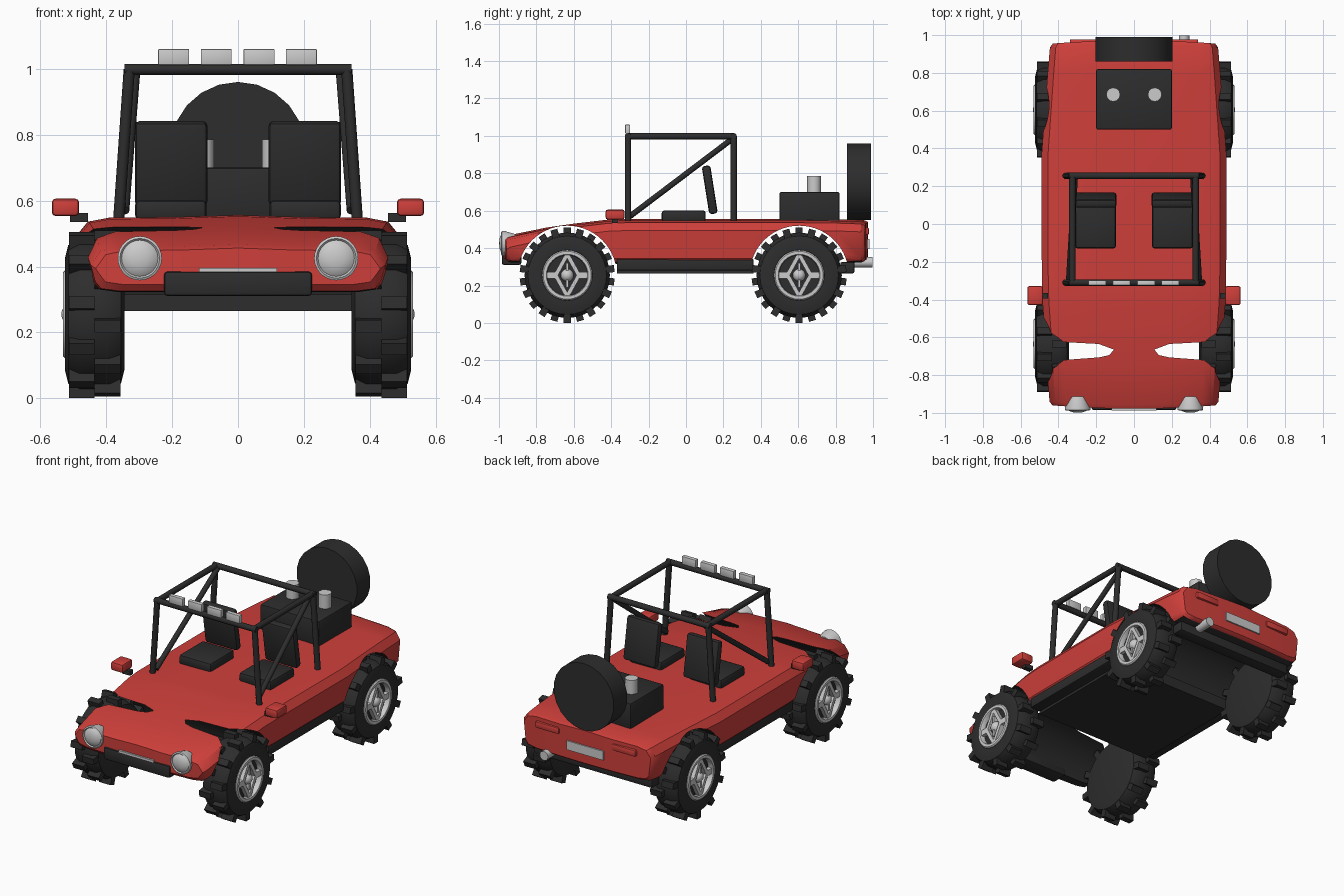
import bpy, bmesh, math
from mathutils import Vector, Matrix

if "Cube" in bpy.data.objects:
    bpy.data.objects.remove(bpy.data.objects["Cube"])


def material(name, rgb):
    m = bpy.data.materials.new(name)
    m.diffuse_color = (*rgb, 1)
    m.use_nodes = True
    m.node_tree.nodes["Principled BSDF"].inputs["Base Color"].default_value = m.diffuse_color
    return m


RED = material("red paint", (0.62, 0.05, 0.043))
BLACK = material("black rubber", (0.026, 0.026, 0.027))
SILVER = material("silver", (0.6, 0.6, 0.6))
AXLES = (-0.635, 0.605)
AXLE_Z = 0.255
ARCH_R = 0.265


def finish(name, bm, *mats):
    bmesh.ops.recalc_face_normals(bm, faces=bm.faces)
    me = bpy.data.meshes.new(name)
    bm.to_mesh(me)
    bm.free()
    for m in mats:
        me.materials.append(m)
    ob = bpy.data.objects.new(name, me)
    bpy.context.collection.objects.link(ob)
    return ob


def add_box(bm, lo, hi, matrix=Matrix()):
    lo, hi = Vector(lo), Vector(hi)
    m = matrix @ Matrix.Translation((lo + hi) / 2) @ Matrix.Diagonal((*(hi - lo), 1))
    return bmesh.ops.create_cube(bm, size=1, matrix=m)


def box(name, lo, hi, mat, bevel=0.0, matrix=Matrix()):
    bm = bmesh.new()
    add_box(bm, lo, hi, matrix)
    if bevel:
        bmesh.ops.bevel(bm, geom=bm.edges[:], offset=bevel, segments=2,
                        profile=0.5, affect='EDGES')
    return finish(name, bm, mat)


def mirror_box(name, lo, hi, mat, bevel=0.0):
    for side, s in (("right", 1), ("left", -1)):
        xs = sorted((s * lo[0], s * hi[0]))
        box(f"{side}_{name}", (xs[0], *lo[1:]), (xs[1], *hi[1:]), mat, bevel)


def bar(name, a, b, r, mat, segs=12):
    a, b = Vector(a), Vector(b)
    d = b - a
    m = Matrix.Translation((a + b) / 2) @ d.to_track_quat('Z', 'Y').to_matrix().to_4x4()
    bm = bmesh.new()
    bmesh.ops.create_cone(bm, cap_ends=True, segments=segs, radius1=r, radius2=r,
                          depth=d.length, matrix=m)
    return finish(name, bm, mat)


def add_lathe(bm, profile, segs, closed=False):
    """Spin (offset along x, radius) points around the x axis."""
    verts = [bm.verts.new((x, 0, r)) for x, r in profile]
    n = len(verts)
    edges = [bm.edges.new((verts[i], verts[(i + 1) % n])) for i in range(n if closed else n - 1)]
    bmesh.ops.spin(bm, geom=verts + edges, cent=(0, 0, 0), axis=(1, 0, 0),
                   angle=math.tau, steps=segs, use_merge=False)
    bmesh.ops.remove_doubles(bm, verts=bm.verts[:], dist=1e-4)


# Body shell: lofted cross-sections (y, half width, top, bottom, end bow)
STATIONS = [(-0.96, 0.432, 0.456, 0.345, -0.018), (-0.94, 0.447, 0.467, 0.325, -0.018),
            (-0.74, 0.464, 0.511, 0.315, 0), (-0.60, 0.470, 0.531, 0.315, 0),
            (-0.42, 0.484, 0.552, 0.315, 0), (-0.32, 0.488, 0.556, 0.315, 0),
            (0.36, 0.490, 0.556, 0.315, 0), (0.60, 0.472, 0.556, 0.315, 0),
            (0.80, 0.457, 0.554, 0.315, 0), (0.935, 0.445, 0.549, 0.325, 0.018),
            (0.955, 0.430, 0.540, 0.340, 0.018)]
TOP = [(0, 0), (0.4, 0.006), (0.8, 0.008), (0.93, 0.02), (1.0, 0.062)]
BOTTOM = [(0.97, 0.03), (0.93, 0.008), (0.8, 0), (0.4, 0), (0, 0)]
bm = bmesh.new()
rings = []
for y, w, zt, zb, bow in STATIONS:
    half = [(f * w, zt - d, f) for f, d in TOP] + [(f * w, zb + d, f) for f, d in BOTTOM]
    loop = half + [(-x, z, f) for x, z, f in half[-2:0:-1]]
    rings.append([bm.verts.new((x, y + bow * (1 - f * f), z)) for x, z, f in loop])
N = len(rings[0])
for a, b in zip(rings, rings[1:]):
    for i in range(N):
        j = (i + 1) % N
        bm.faces.new((a[i], a[j], b[j], b[i]))
for ring in (rings[0], rings[-1]):
    for i in range(4):
        q = (i, i + 1, 8 - i, 9 - i)
        bm.faces.new([ring[k] for k in q])
        bm.faces.new([ring[(N - k) % N] for k in q])
body = finish("body", bm, RED, BLACK)

# Wheel arches: tunnels cut right across the body
for y in AXLES:
    cut = bar("arch_cutter", (-0.7, y, AXLE_Z), (0.7, y, AXLE_Z), ARCH_R, BLACK, 56)
    cut.hide_render = True
    mod = body.modifiers.new("arch", 'BOOLEAN')
    mod.operation, mod.solver, mod.object = 'DIFFERENCE', 'EXACT', cut
    bpy.context.view_layer.objects.active = body
    bpy.ops.object.modifier_apply(modifier=mod.name)
    bpy.data.objects.remove(cut)
for p in body.data.polygons:
    p.material_index = 0
    if p.normal.z < -0.8:
        p.material_index = 1
    for y in AXLES:
        to_axle = Vector((0, y - p.center.y, AXLE_Z - p.center.z))
        if (abs(p.normal.x) < 0.02 and abs(to_axle.length - ARCH_R) < 0.006
                and p.normal.dot(to_axle.normalized()) > 0.95):
            p.material_index = 1

# Chassis and bumpers
box("floor_pan", (-0.40, -0.37, 0.265), (0.40, 0.36, 0.33), BLACK)
mirror_box("sill", (0.39, -0.37, 0.28), (0.468, 0.36, 0.345), BLACK, 0.008)
box("rear_skid", (-0.40, 0.825, 0.265), (0.40, 0.90, 0.325), BLACK, 0.008)
box("front_bumper", (-0.225, -0.985, 0.31), (0.225, -0.88, 0.385), BLACK, 0.012)
box("front_plate", (-0.118, -0.988, 0.383), (0.118, -0.975, 0.395), SILVER)
box("rear_plate", (-0.125, 0.965, 0.395), (0.125, 0.98, 0.45), SILVER)
mirror_box("tail_light", (0.18, 0.94, 0.47), (0.34, 0.978, 0.51), RED, 0.008)
bar("exhaust", (0.265, 0.86, 0.325), (0.265, 0.998, 0.325), 0.028, SILVER, 16)

# Wheels: tyre with staggered lugs, open rim with diamond spokes
TYRE = [(-0.09, 0), (-0.09, 0.17), (-0.08, 0.21), (-0.045, 0.228), (0.045, 0.228),
        (0.08, 0.21), (0.09, 0.17), (0.087, 0.135), (0.065, 0.128), (0.065, 0)]
RIM = [(0.06, 0.108), (0.06, 0.134), (0.09, 0.134), (0.096, 0.128), (0.096, 0.112), (0.09, 0.108)]
DIAMOND = [(0, 0.112), (0.062, 0), (0, -0.112), (-0.062, 0)]


def spoke(bm, a, b, w):
    a, b = Vector((0, *a)), Vector((0, *b))
    d = b - a
    m = Matrix.Translation(a) @ Matrix.Rotation(math.atan2(d.z, d.y), 4, 'X')
    add_box(bm, (0.064, -0.005, -w / 2), (0.09, d.length + 0.005, w / 2), m)


for end, y in zip(("front", "rear"), AXLES):
    for side, s in (("right", 1), ("left", -1)):
        tyre = bmesh.new()
        add_lathe(tyre, TYRE, 32)
        for k in range(22):
            x0, x1 = (0.0, 0.078) if k % 2 else (-0.078, 0.0)
            add_box(tyre, (x0, -0.019, 0.195), (x1, 0.019, 0.254),
                    Matrix.Rotation(k * math.tau / 22, 4, 'X'))
        rim = bmesh.new()
        add_lathe(rim, RIM, 32, closed=True)
        for i in range(4):
            spoke(rim, DIAMOND[i], DIAMOND[(i + 1) % 4], 0.022)
        for t in (1, -1):
            spoke(rim, (t * 0.06, 0), (t * 0.112, 0), 0.034)
            spoke(rim, (0, t * 0.03), (0, t * 0.06), 0.012)
        bmesh.ops.create_uvsphere(rim, u_segments=16, v_segments=10, radius=0.034,
                                  matrix=Matrix.Translation((0.067, 0, 0)))
        for part, mesh, mat in (("tyre", tyre, BLACK), ("rim", rim, SILVER)):
            mesh.transform(Matrix.Translation((s * 0.435, y, AXLE_Z)) @ Matrix.Diagonal((s, 1, 1, 1)))
            finish(f"{end}_{side}_{part}", mesh, mat)

# Spare wheel on the tail
spare = bar("spare_wheel", (0, 0.86, 0.755), (0, 0.99, 0.755), 0.205, BLACK, 22)

# Engine cover and intake stacks
box("engine_cover", (-0.2, 0.5, 0.54), (0.2, 0.82, 0.70), BLACK, 0.008)
for s in (1, -1):
    bar("intake_stack", (s * 0.11, 0.685, 0.69), (s * 0.11, 0.685, 0.785), 0.037, SILVER, 12)

# Seats: cushion and back tilted towards the front
mirror_box("seat_cushion", (0.095, -0.13, 0.54), (0.312, 0.105, 0.602), BLACK, 0.015)
for s in (1, -1):
    tilt = Matrix.Translation((s * 0.203, 0.127, 0.712)) @ Matrix.Rotation(math.radians(9), 4, 'X')
    box("seat_back", (-0.11, -0.023, -0.13), (0.11, 0.023, 0.13), BLACK, 0.015, tilt)

# Roll cage
R = 0.017
for y in (-0.31, 0.255):
    bar("cage_cross_bar", (-0.345, y, 0.998), (0.345, y, 0.998), R, BLACK)
    for s in (1, -1):
        bar("cage_post", (s * 0.362, y, 0.54), (s * 0.33, y, 0.998), R, BLACK)
for s in (1, -1):
    bar("cage_side_rail", (s * 0.326, -0.31, 0.998), (s * 0.326, 0.255, 0.998), R, BLACK)
    bar("cage_brace", (s * 0.345, -0.30, 0.57), (s * 0.312, 0.255, 0.99), R * 0.9, BLACK)

# Roof lamps
for x in (-0.195, -0.066, 0.064, 0.192):
    box("roof_lamp", (x - 0.047, -0.325, 1.012), (x + 0.047, -0.299, 1.06), SILVER, 0.003)

# Door mirrors on short stems
mirror_box("mirror", (0.482, -0.43, 0.553), (0.565, -0.328, 0.606), RED, 0.012)
mirror_box("mirror_stem", (0.455, -0.395, 0.535), (0.51, -0.365, 0.562), BLACK)

# Headlights: bezel with domed lens
for s in (1, -1):
    lamp = bmesh.new()
    add_lathe(lamp, [(-0.06, 0), (-0.06, 0.05), (0, 0.067), (0.012, 0.067), (0.016, 0.06),
                     (0.01, 0.055), (0.018, 0.045), (0.025, 0.025), (0.027, 0)], 28)
    lamp.transform(Matrix.Translation((s * 0.298, -0.972, 0.425))
                   @ Matrix.Rotation(-math.pi / 2, 4, 'Z'))
    finish("headlight", lamp, SILVER)

# Smooth shading with crisp edges; the spare is fully smooth
bpy.ops.object.select_all(action='SELECT')
bpy.context.view_layer.objects.active = body
bpy.ops.object.shade_smooth_by_angle(angle=math.radians(35))
bpy.ops.object.select_all(action='DESELECT')
spare.select_set(True)
bpy.context.view_layer.objects.active = spare
bpy.ops.object.shade_smooth()
